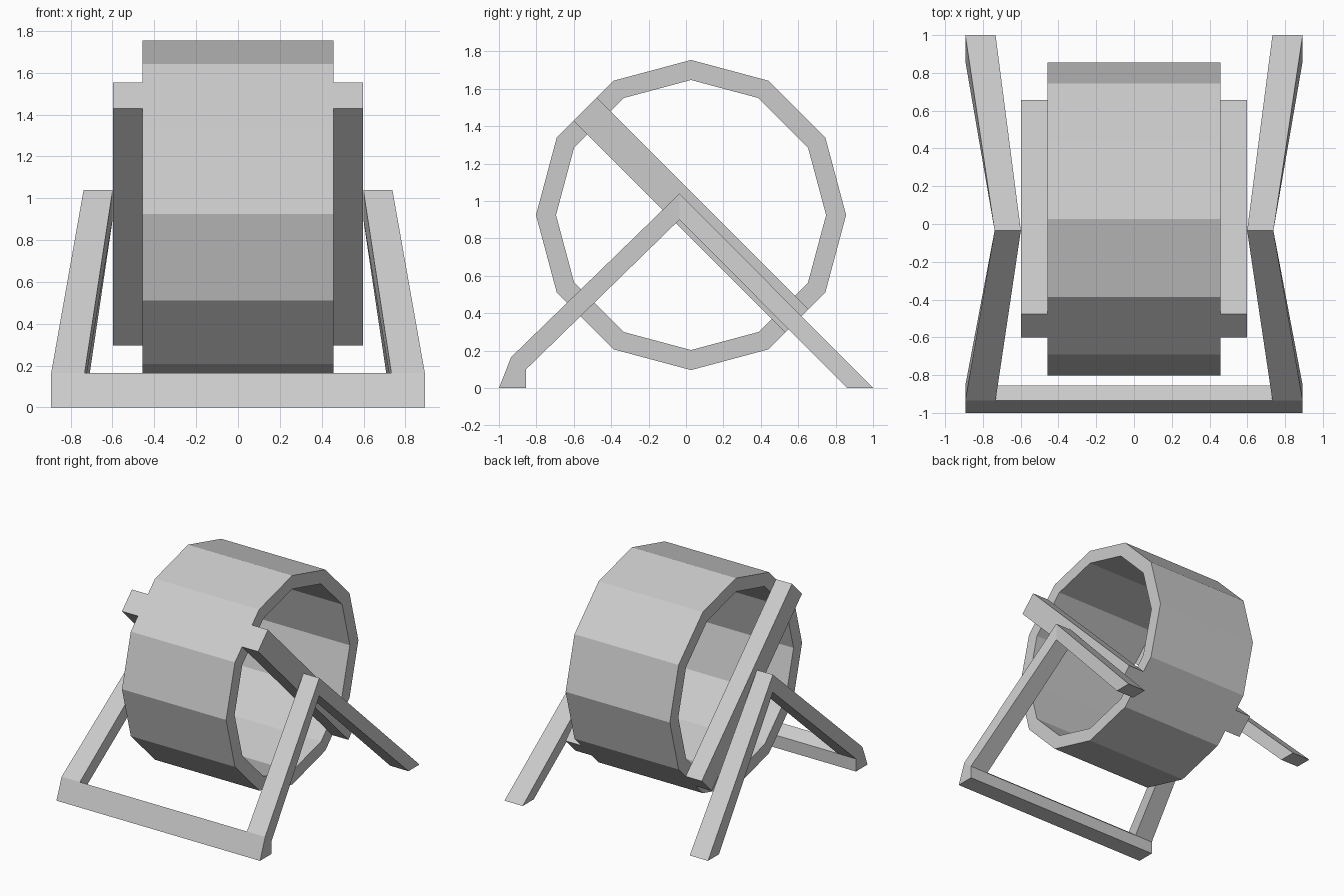
import bpy, bmesh, math
from mathutils import Vector

if "Cube" in bpy.data.objects:
    bpy.data.objects.remove(bpy.data.objects["Cube"])

CY, CZ, R_OUT, R_IN = 0.027, 0.925, 0.829, 0.722
DRUM_X, BAR_X = 0.457, 0.597


def make_object(name, build):
    bm = bmesh.new()
    build(bm)
    bmesh.ops.remove_doubles(bm, verts=bm.verts, dist=1e-5)
    bmesh.ops.recalc_face_normals(bm, faces=bm.faces)
    mesh = bpy.data.meshes.new(name)
    bm.to_mesh(mesh)
    bm.free()
    obj = bpy.data.objects.new(name, mesh)
    bpy.context.collection.objects.link(obj)
    return obj


def sweep(bm, sections, cap_start=True, cap_end=True):
    """Join a list of equal closed sections into a tube."""
    rings = [[bm.verts.new(p) for p in s] for s in sections]
    n = len(rings[0])
    for a, b in zip(rings, rings[1:]):
        for i in range(n):
            j = (i + 1) % n
            bm.faces.new((a[i], a[j], b[j], b[i]))
    if cap_start:
        bm.faces.new(rings[0])
    if cap_end:
        bm.faces.new(rings[-1])


# Open twelve-sided drum
def build_drum(bm):
    sections = []
    for k in range(13):
        a = math.radians(30 * (k % 12))
        sections.append([(x, CY + r * math.cos(a), CZ + r * math.sin(a))
                         for x, r in ((-DRUM_X, R_OUT), (DRUM_X, R_OUT),
                                      (DRUM_X, R_IN), (-DRUM_X, R_IN))])
    sweep(bm, sections, False, False)


make_object("drum", build_drum)


# Diagonal side bars, ends flush with the drum facets
def build_bar(side):
    def build(bm):
        s = math.sqrt(0.5)
        centre, along, across = Vector((0, CY, CZ)), Vector((0, -s, s)), Vector((0, s, s))
        reach, half = R_OUT * math.cos(math.radians(15)), 0.0885
        profile = [centre + along * u * reach + across * v * half
                   for u, v in ((-1, -1), (1, -1), (1, 1), (-1, 1))]
        sweep(bm, [[(side * x, p.y, p.z) for p in profile] for x in (DRUM_X, BAR_X)])
    return build


for side, label in ((-1, "left"), (1, "right")):
    make_object(label + "_side_bar", build_bar(side))


# Stand: front crossbar continuing into a bent leg on each side
def build_stand(bm):
    xi, xo = 0.733, 0.893
    knee = ((-0.935, 0.165), (-0.855, 0.1))
    profile = [knee[0], (-1, 0), (-0.855, 0), knee[1]]
    # crossbar span between the legs
    sweep(bm, [[(x, y, z) for y, z in profile] for x in (-xi, xi)], False, False)
    for s in (-1, 1):
        # corner block, open on top where the leg joins
        a, b = [[bm.verts.new((s * x, y, z)) for y, z in profile] for x in (xi, xo)]
        for i in range(3):
            bm.faces.new((a[i], a[i + 1], b[i + 1], b[i]))
        bm.faces.new(b)
        # leg from knee over the apex to the back foot: outer, inner, x range
        stations = [(*knee, xi, xo),
                    ((-0.035, 1.04), (-0.035, 0.9), 0.599, 0.738),
                    ((1, 0), (0.862, 0), xi, xo)]
        sweep(bm, [[(s * x0, *o), (s * x1, *o), (s * x1, *i), (s * x0, *i)]
                   for o, i, x0, x1 in stations], False, True)


make_object("stand", build_stand)
